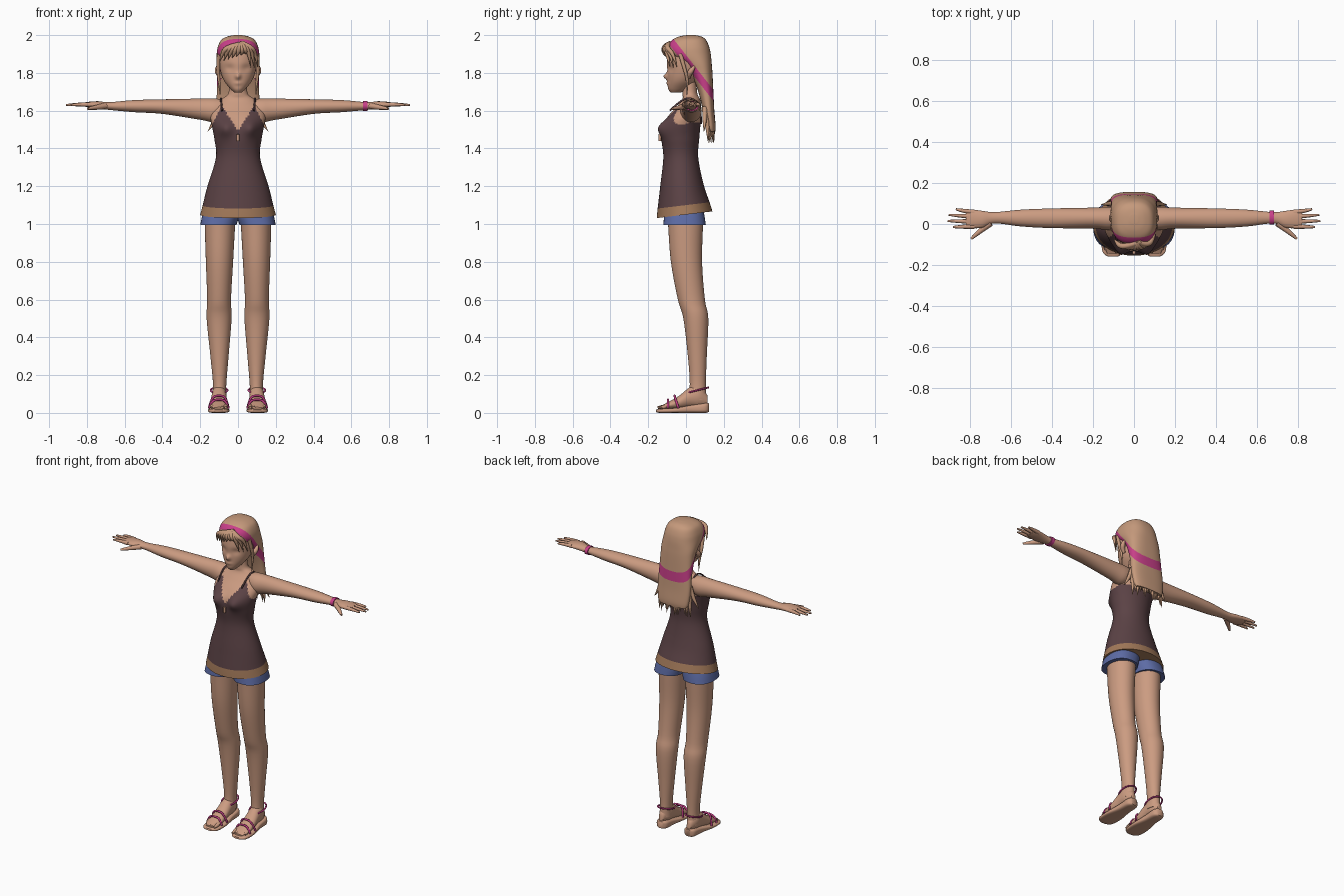
import bpy, bmesh, random
from math import sin, cos, pi, exp, copysign
from mathutils import Vector

random.seed(4)
if "Cube" in bpy.data.objects:
    bpy.data.objects.remove(bpy.data.objects["Cube"])


def material(name, r, g, b):
    m = bpy.data.materials.new(name)
    m.use_nodes = True
    m.diffuse_color = (r, g, b, 1)
    m.node_tree.nodes["Principled BSDF"].inputs["Base Color"].default_value = (r, g, b, 1)
    return m


skin = material("skin", .6, .33, .22)
hair_tan = material("hair tan", .56, .32, .2)
cloth = material("dark plum cloth", .105, .055, .06)
trim = material("tan trim", .36, .19, .1)
denim = material("blue denim", .11, .15, .38)
pink = material("pink", .58, .05, .25)


def finish(ob, mirror):
    bpy.ops.object.select_all(action='DESELECT')
    ob.select_set(True)
    bpy.context.view_layer.objects.active = ob
    if ob.type == 'CURVE':
        bpy.ops.object.convert(target='MESH')
        ob = bpy.context.object
    bpy.ops.object.shade_smooth_by_angle(angle=pi / 3)
    if mirror:
        ob.modifiers.new("mirror", 'MIRROR').use_mirror_merge = False
    return ob


def spline(rows, steps):
    """Smooth path through the rows."""
    p = [rows[0]] + list(rows) + [rows[-1]]
    out = []
    for i in range(1, len(p) - 2):
        for s in range(steps):
            t = s / steps
            out.append([b + t / 2 * (c - a + t * (2*a - 5*b + 4*c - d + t * (3*(b - c) + d - a)))
                        for a, b, c, d in zip(p[i-1], p[i], p[i+1], p[i+2])])
    return out + [list(rows[-1])]


def loft(name, rows, mats, axis='z', sides=36, power=1.0, steps=5, mirror=False):
    """Rows hold the position along the axis, then low and high limits across it."""
    order = {'x': (2, 0, 1), 'y': (0, 2, 1), 'z': (0, 1, 2)}[axis]
    bm = bmesh.new()
    rings = []
    for t, a0, a1, b0, b1 in spline(rows, steps):
        ring = []
        for k in range(sides):
            c, s = cos(2 * pi * k / sides), sin(2 * pi * k / sides)
            c, s = copysign(abs(c) ** power, c), copysign(abs(s) ** power, s)
            v = ((a0 + a1 + (a1 - a0) * c) / 2, (b0 + b1 + (b1 - b0) * s) / 2, t)
            ring.append(bm.verts.new([v[j] for j in order]))
        rings.append(ring)
    for lo, hi in zip(rings, rings[1:]):
        for k in range(sides):
            n = (k + 1) % sides
            bm.faces.new((lo[k], lo[n], hi[n], hi[k]))
    bm.faces.new(rings[0])
    bm.faces.new(rings[-1])
    bmesh.ops.recalc_face_normals(bm, faces=bm.faces)
    me = bpy.data.meshes.new(name)
    bm.to_mesh(me)
    bm.free()
    for m in mats:
        me.materials.append(m)
    ob = bpy.data.objects.new(name, me)
    bpy.context.collection.objects.link(ob)
    return finish(ob, mirror)


def even(rows):
    return [(z, -w, w, y0, y1) for z, w, y0, y1 in rows]


def tube(name, pts, radii, mat, mirror=False):
    cu = bpy.data.curves.new(name, 'CURVE')
    cu.dimensions = '3D'
    cu.bevel_depth = 1
    cu.bevel_resolution = 2
    cu.resolution_u = 5
    cu.use_fill_caps = True
    sp = cu.splines.new('NURBS')
    sp.points.add(len(pts) - 1)
    for q, co, r in zip(sp.points, pts, radii):
        q.co = (*co, 1)
        q.radius = r
    sp.order_u = 3
    sp.use_endpoint_u = True
    cu.materials.append(mat)
    ob = bpy.data.objects.new(name, cu)
    bpy.context.collection.objects.link(ob)
    return finish(ob, mirror)


# Torso: chest, camisole and hem are one surface
torso = loft("torso_and_camisole", even([
    (1.05, .2, -.155, .14), (1.1, .187, -.15, .125), (1.2, .162, -.137, .095),
    (1.35, .117, -.12, .065), (1.45, .125, -.13, .07), (1.52, .138, -.125, .076),
    (1.57, .145, -.095, .08), (1.62, .13, -.05, .08), (1.66, .09, -.02, .075),
    (1.69, .052, -.018, .06), (1.76, .045, -.02, .055)]),
    [skin, cloth, trim], sides=88, steps=9)


def neckline(x, y):
    if y > .03:
        return 1.54
    x = abs(x)
    return 1.49 + 1.6 * x if x < .085 else 1.626 - 1.9 * (x - .085)


for f in torso.data.polygons:
    x, y, z = f.center
    f.material_index = 2 if z < 1.1 else int(z < neckline(x, y))
for v in torso.data.vertices:
    x, y, z = v.co
    if y < 0:
        v.co.y -= .032 * exp(-((abs(x) - .068) / .04) ** 2 - ((z - 1.505) / .045) ** 2)
    v.co.z += .12 * y * min(1, max(0, (1.25 - z) / .15))
tube("camisole_strap", [(.085, -.085, 1.6), (.09, -.03, 1.655), (.09, .03, 1.672), (.09, .08, 1.62),
     (.085, .08, 1.53)], [.005] * 5, cloth, True)
tube("keyhole", [(0, -.139, 1.475), (0, -.138, 1.44)], [.008] * 2, skin)

# Arms and hands
loft("arm", [(.05, -.01, .07, 1.58, 1.655), (.12, -.03, .083, 1.54, 1.664), (.2, -.022, .08, 1.552, 1.664),
             (.4, -.02, .076, 1.583, 1.66), (.55, -.012, .07, 1.592, 1.656), (.68, .003, .058, 1.604, 1.645),
             (.74, -.018, .064, 1.61, 1.65), (.79, -.02, .07, 1.617, 1.647), (.82, -.012, .06, 1.624, 1.642)],
     [skin], 'x', mirror=True)
for name, y, tip in (("index", -.012, .885), ("middle", .012, .91), ("ring", .036, .905), ("little", .058, .87)):
    tube(name + "_finger", [(.78, y, 1.632), (.84, y * 1.1, 1.634), (tip, y * 1.25, 1.63)],
         [.012, .011, .005], skin, True)
tube("thumb", [(.7, .005, 1.625), (.75, -.03, 1.618), (.795, -.072, 1.61)], [.016, .015, .006], skin, True)
loft("bracelet", [(x, -.003, .066, 1.598, 1.651) for x in (.663, .685)], [pink], 'x')

# Legs, shorts and feet
loft("leg", [(1.08, .01, .175, -.1, .09), (1, .015, .176, -.095, .09), (.8, .026, .17, -.08, .085),
             (.6, .037, .163, -.043, .1), (.5, .034, .166, -.014, .118), (.3, .05, .146, .01, .11),
             (.15, .062, .132, .02, .105), (.07, .062, .135, .01, .11)], [skin], mirror=True)
loft("shorts_leg", [(1.15, -.02, .15, -.11, .075), (1.06, -.01, .185, -.115, .095), (.995, .008, .2, -.12, .105)],
     [denim], mirror=True, power=.85)
loft("sandal_sole", [(-.16, .08, .125, .004, .016), (-.135, .052, .154, 0, .022), (-.06, .046, .158, 0, .026),
                     (.03, .058, .142, 0, .042), (.1, .062, .138, 0, .052), (.122, .08, .12, .005, .05)],
     [skin], 'y', power=.6, mirror=True)
loft("foot", [(-.145, .075, .13, .02, .03), (-.1, .056, .148, .02, .055), (-.04, .058, .146, .02, .088),
              (.02, .06, .14, .03, .135), (.07, .063, .136, .03, .15), (.115, .085, .115, .04, .09)],
     [skin], 'y', mirror=True)
for i in range(5):
    x = .065 + .018 * i
    tube("toe", [(x, -.11, .034), (x, -.15 + .006 * i, .028)], [.012, .007], skin, True)
for name, y, top, sag in (("toe_strap", -.095, .064, 0), ("instep_strap", -.06, .085, .02)):
    tube(name, [(.05, y + sag, .025), (.062, y, top), (.1, y, top + .008), (.14, y, top), (.154, y + sag, .025)],
         [.006] * 5, pink, True)
tube("ankle_strap", [(.1 + .046 * sin(a), .06 - .06 * cos(a), .12 - .015 * cos(a))
     for a in (2 * pi * k / 12 for k in range(13))], [.005] * 13, pink, True)

# Head with nose, lips and chin
head = loft("head", even([
    (1.695, .018, -.08, -.03), (1.715, .04, -.094, .01), (1.755, .072, -.097, .055), (1.8, .09, -.098, .085),
    (1.86, .099, -.1, .11), (1.93, .092, -.085, .1), (1.975, .05, -.04, .07)]), [skin], sides=72, steps=8)
for v in head.data.vertices:
    x, y, z = v.co
    if y < -.04:
        v.co.y -= .022 * exp(-(x / .013) ** 2 - ((z - 1.782) / .017) ** 2)
        v.co.y -= .006 * exp(-(x / .02) ** 2 - ((z - 1.745) / .01) ** 2)
        v.co.y += .009 * exp(-((abs(x) - .045) / .025) ** 2 - ((z - 1.825) / .02) ** 2)
tube("ear", [(.088, .015, 1.77), (.1, .015, 1.79), (.112, .03, 1.815), (.11, .045, 1.835)],
     [.008, .014, .016, .006], skin, True)

# Hair: crown and long back, cut cleanly where the headband lies
hair = loft("hair", even([
    (2, .02, .005, .045), (1.993, .055, -.035, .08), (1.975, .088, -.072, .105), (1.94, .106, -.098, .122),
    (1.9, .113, -.088, .131), (1.85, .114, -.015, .136), (1.8, .112, .025, .14), (1.7, .112, .065, .145),
    (1.6, .115, .088, .15), (1.52, .108, .1, .157), (1.49, .095, .118, .155)]),
    [hair_tan, pink], sides=60, power=.8, steps=6)
normal = Vector((0, .787, .618))
middle = Vector((0, -.035, 1.91))
half = .018
bm = bmesh.new()
bm.from_mesh(hair.data)
for side in (-half, half):
    bmesh.ops.bisect_plane(bm, geom=bm.verts[:] + bm.edges[:] + bm.faces[:],
                           plane_co=middle + normal * side, plane_no=normal)
for f in bm.faces:
    if abs((f.calc_center_median() - middle).dot(normal)) < half:
        f.material_index = 1
bm.to_mesh(hair.data)
bm.free()

# Swept fringe, side locks and loose ends
for i in range(7):
    x = -.085 + .022 * i
    tube("fringe_lock", [(.035 - .003 * i, -.085, 1.957), (x * .6, -.118, 1.94), (x, -.118 + abs(x) * .3, 1.905),
         (x - .012, -.108 + abs(x) * .4, 1.855 + .008 * i)], [.012, .015, .011, .001], hair_tan)
for i in range(3):
    x = .06 + .018 * i
    tube("fringe_side_lock", [(.02, -.085, 1.957), (x * .7, -.11, 1.94), (x, -.1 + .018 * i, 1.9),
         (x + .008, -.085 + .018 * i, 1.83)], [.012, .014, .011, .001], hair_tan)
tube("temple_lock", [(.1, -.03, 1.9), (.108, -.01, 1.83), (.1, .01, 1.76), (.095, .005, 1.68)],
     [.012, .01, .008, .001], hair_tan, True)
for i in range(15):
    u = i / 7 - 1
    y = .148 - .03 * u * u
    x = .1 * u
    tube("hair_end", [(x, y - .012, 1.6), (x * 1.05, y - .004, 1.52),
         (x * 1.1 + random.uniform(-.01, .01), y, random.uniform(1.425, 1.47))], [.014, .015, .001], hair_tan)
tube("flared_hair_end", [(.1, .1, 1.62), (.118, .1, 1.55), (.16, .095, 1.49)], [.014, .015, .001], hair_tan, True)
